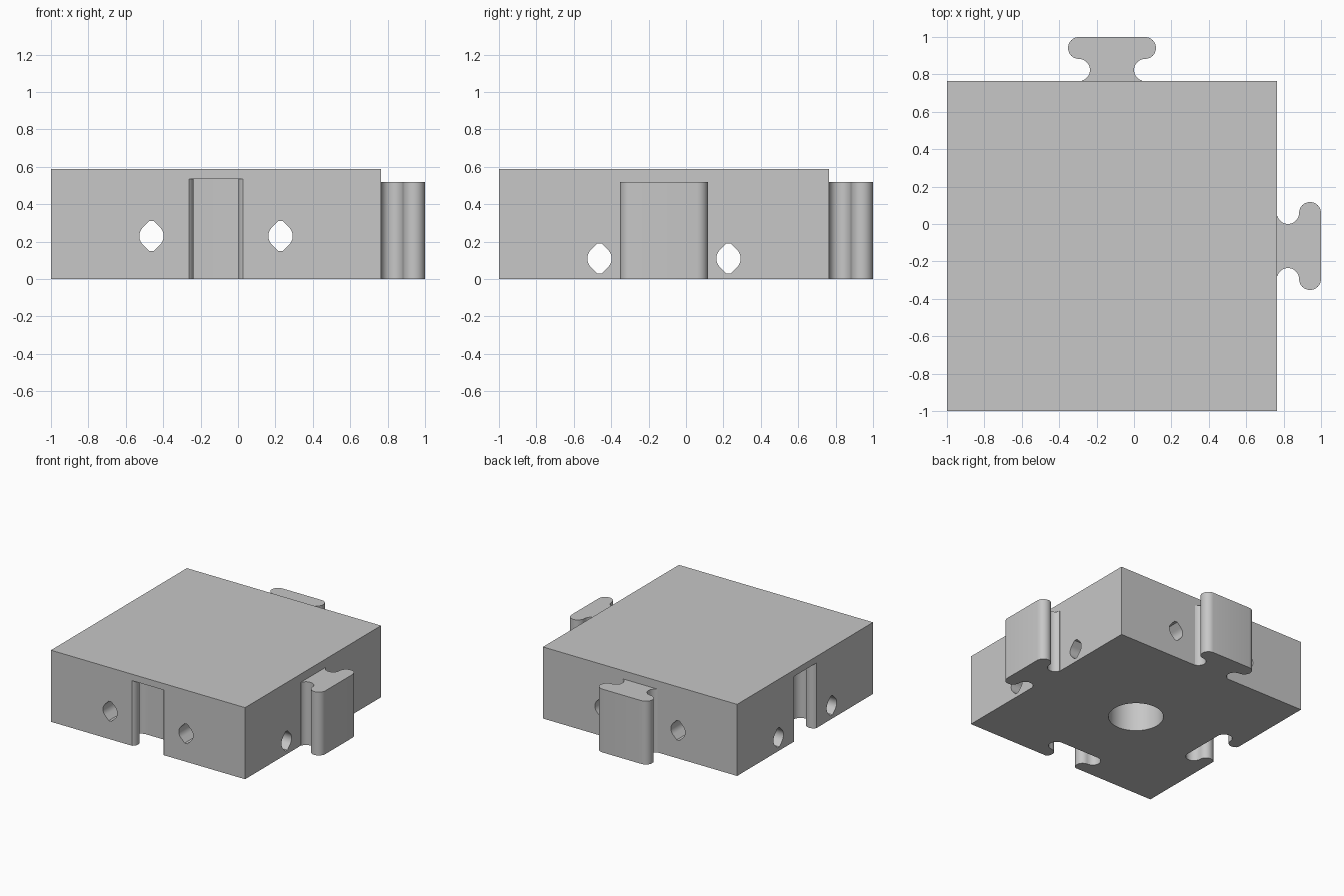
import bpy, bmesh
from math import cos, sin, pi, radians
from mathutils import Matrix

if "Cube" in bpy.data.objects:
    bpy.data.objects.remove(bpy.data.objects["Cube"])

U = 2 / 34              # base module
EDGE = 26 * U / 2       # +x / +y face of the block
MID = -2 * U            # centre line of the block
TOP = 10 * U

grey = bpy.data.materials.new("plain grey")
grey.use_nodes = True
grey.diffuse_color = (0.57, 0.57, 0.57, 1)
grey.node_tree.nodes["Principled BSDF"].inputs["Base Color"].default_value = grey.diffuse_color


def prism(name, outline, low, high, matrix=Matrix()):
    """Extrude a 2D outline along its local z, then place it."""
    bm = bmesh.new()
    base = bm.faces.new([bm.verts.new((x, y, low)) for x, y in outline])
    grown = bmesh.ops.extrude_face_region(bm, geom=[base])["geom"]
    bmesh.ops.translate(bm, vec=(0, 0, high - low),
                        verts=[g for g in grown if isinstance(g, bmesh.types.BMVert)])
    bmesh.ops.recalc_face_normals(bm, faces=bm.faces)
    bm.transform(matrix)
    mesh = bpy.data.meshes.new(name)
    bm.to_mesh(mesh)
    bm.free()
    mesh.materials.append(grey)
    obj = bpy.data.objects.new(name, mesh)
    bpy.context.collection.objects.link(obj)
    return obj


def arc(cx, cy, r, start, end, steps=12):
    angles = [radians(start + (end - start) * i / steps) for i in range(steps + 1)]
    return [(cx + r * cos(a), cy + r * sin(a)) for a in angles]


def connector(start, root, gap=0, shift=0):
    """Mirrored T profile: flared neck and rounded head."""
    half = arc(3 * U, U + shift, U - gap, start, 90)
    half += arc(3 * U, 3 * U + shift, U + gap, -90, 90)
    half.insert(0, (half[0][0], root))
    return half + [(-x, y) for x, y in reversed(half)]


def cut(target, cutter):
    mod = target.modifiers.new("cut", "BOOLEAN")
    mod.operation = "DIFFERENCE"
    mod.solver = "EXACT"
    mod.object = cutter
    cutter.hide_render = True
    bpy.context.view_layer.objects.active = target
    bpy.ops.object.modifier_apply(modifier=mod.name)
    bpy.data.objects.remove(cutter)


# Block
EDGE = 1 - 4 * U
block = prism("block", [(-1, -1), (EDGE, -1), (EDGE, EDGE), (-1, EDGE)], 0, TOP)

# Tabs on the back and left sides, matching slots on the opposite sides
turn = Matrix.Rotation(-pi / 2, 4, "Z")
back_place = Matrix.Translation((MID, EDGE, 0))
left_place = Matrix.Translation((EDGE, MID, 0)) @ turn
tab = connector(254, 0)
parts = [block,
         prism("back_tab", tab, 0, 0.52, back_place),
         prism("left_tab", tab, 0, 0.52, left_place)]

slot = connector(236, -0.05, gap=0.003, shift=-0.0125)
for place in (Matrix.Translation((MID, -1, 0)),
              Matrix.Translation((-1, MID, 0)) @ turn):
    cut(block, prism("slot_cutter", slot, -0.1, 0.535, place))

# Cross holes: round sides with clipped 45 degree peaks above and below
R, PEAK = 0.065, 0.08
tip = R * 2 ** 0.5 - PEAK
hole = (arc(0, 0, R, -45, 45) + [(tip, PEAK), (-tip, PEAK)]
        + arc(0, 0, R, 135, 225) + [(-tip, -PEAK), (tip, -PEAK)])
upright = Matrix.Rotation(pi / 2, 4, "X")
sideways = Matrix.Rotation(pi / 2, 4, "Z") @ upright
for offset in (-0.345, 0.345):
    c = MID + offset
    cut(block, prism("hole_cutter", hole, -1.5, 1.5, Matrix.Translation((c, 0, 0.23)) @ upright))
    cut(block, prism("hole_cutter", hole, -1.5, 1.5, Matrix.Translation((0, c, 0.11)) @ sideways))

# Round recess underneath
recess = arc(0, 0, 0.207, 0, 360, 64)[:-1]
cut(block, prism("recess_cutter", recess, -0.1, 0.535, Matrix.Translation((MID, MID, 0))))

# Smooth the curved walls, keep the edges sharp
bpy.ops.object.select_all(action="DESELECT")
for part in parts:
    part.select_set(True)
bpy.context.view_layer.objects.active = block
bpy.ops.object.shade_smooth_by_angle(angle=radians(30))
